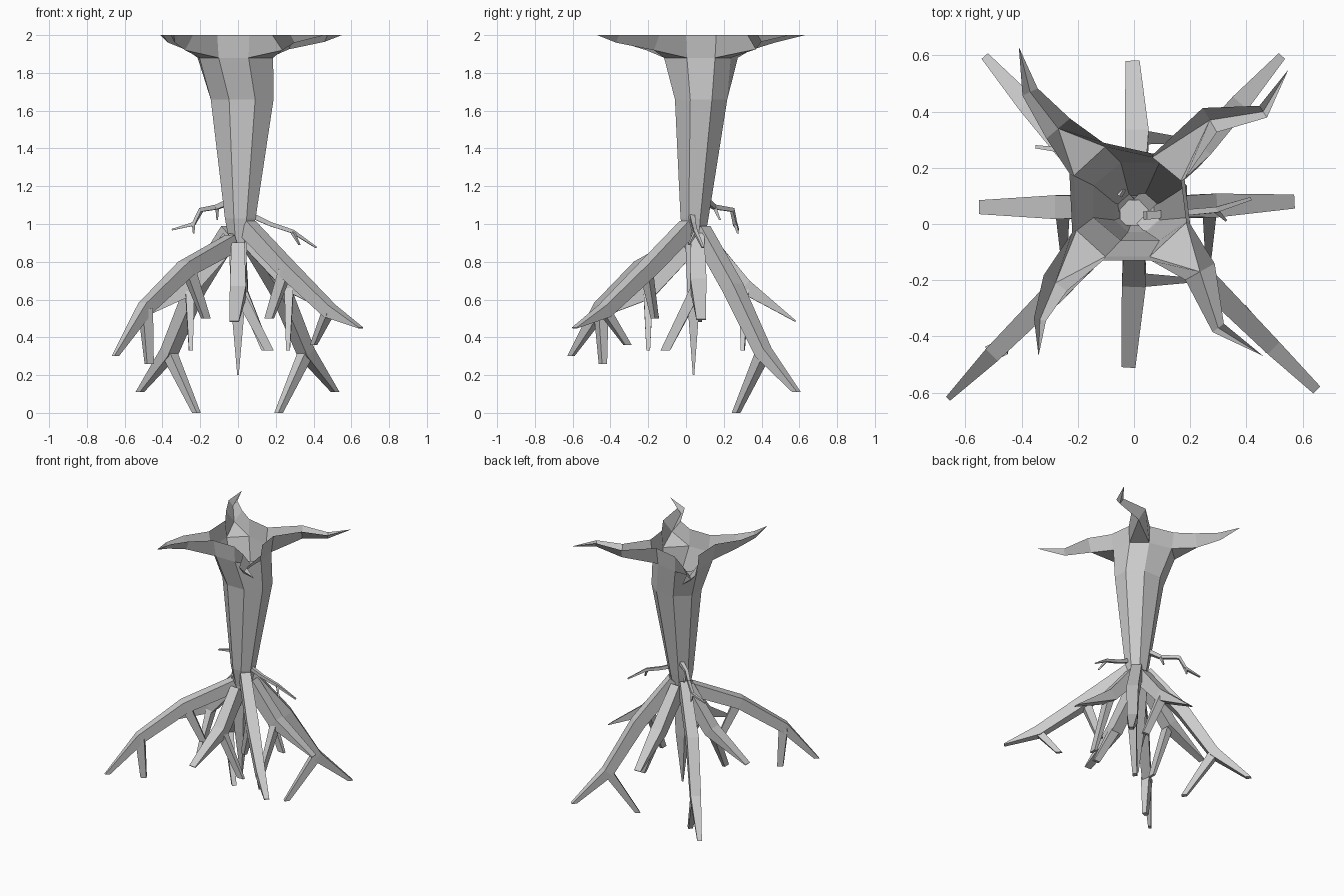
import bpy, bmesh, math
from mathutils import Vector

if "Cube" in bpy.data.objects:
    bpy.data.objects.remove(bpy.data.objects["Cube"])

UP = Vector((0, 0, 1))


def finish(bm, name):
    bmesh.ops.recalc_face_normals(bm, faces=bm.faces)
    me = bpy.data.meshes.new(name)
    bm.to_mesh(me)
    bm.free()
    ob = bpy.data.objects.new(name, me)
    bpy.context.collection.objects.link(ob)
    return ob


def add_limb(bm, pts, flat=False):
    """Four-sided tapering tube; pts are (x, y, z, width, thickness)."""
    ps = [Vector(p[:3]) for p in pts]
    rings = []
    for i, p in enumerate(ps):
        a, b = ps[max(i - 1, 0)], ps[min(i + 1, len(ps) - 1)]
        t = (b - a).normalized()
        side = t.cross(UP)
        side = side.normalized() if side.length > 0.02 else Vector((1, 0, 0))
        up = side.cross(t).normalized()
        if flat and i == len(ps) - 1:      # end cut level with the ground
            up = UP.cross(side)
        w, h = pts[i][3] / 2, pts[i][4] / 2
        rings.append([bm.verts.new(p + side * w * s + up * h * u)
                      for s, u in ((1, 1), (-1, 1), (-1, -1), (1, -1))])
    for r0, r1 in zip(rings, rings[1:]):
        for k in range(4):
            n = (k + 1) % 4
            bm.faces.new((r0[k], r0[n], r1[n], r1[k]))
    bm.faces.new(rings[0])
    bm.faces.new(rings[-1])


def limb_object(name, main, subs=(), flat=False):
    bm = bmesh.new()
    add_limb(bm, main, flat)
    for s in subs:
        add_limb(bm, s, True)
    return finish(bm, name)


# Trunk: open-topped octagon flaring into four channel-shaped arms
bm = bmesh.new()


def ring(cx, cy, rx, ry, z):
    return [bm.verts.new((cx + rx * math.cos(math.radians(22.5 + 45 * k)),
                          cy + ry * math.sin(math.radians(22.5 + 45 * k)), z))
            for k in range(8)]


rim_xy = [(.18, .16), (.07, .25), (-.11, .29), (-.23, .18),
          (-.22, -.03), (-.11, -.13), (.06, -.13), (.20, 0)]
rings = [ring(.01, .045, .06, .055, .9),
         ring(.012, .045, .088, .08, 1.03),
         ring(.022, .08, .18, .15, 1.66)]
rings.append([bm.verts.new((x * .93, .07 + (y - .07) * .93, 1.88)) for x, y in rim_xy])
rim = [bm.verts.new((x, y, 2)) for x, y in rim_xy]
low = rings[-1]
bm.faces.new(rings[0])
for r0, r1 in zip(rings, rings[1:]):
    for k in range(8):
        n = (k + 1) % 8
        bm.faces.new((r0[k], r0[n], r1[n], r1[k]))
for k in (1, 3, 5, 7):                     # straight rim between arms
    n = (k + 1) % 8
    bm.faces.new((low[k], low[n], rim[n], rim[k]))

# Arms: (x, y, half width, keel height) sections, then the tip
arms = {0: ([(.27, .37, .05, 1.925), (.46, .40, .025, 1.965)], (.55, .55)),
        2: ([(-.27, .34, .055, 1.92), (-.37, .47, .03, 1.96)], (-.41, .63)),
        4: ([(-.28, -.21, .05, 1.92), (-.335, -.34, .022, 1.96)], (-.34, -.47)),
        6: ([(.235, -.17, .06, 1.92), (.30, -.37, .025, 1.96)], (.46, -.47))}
for k, (secs, tip) in arms.items():
    a, b = k, (k + 1) % 8
    start = (Vector(rim_xy[a]) + Vector(rim_xy[b])) / 2
    path = [start] + [Vector(s[:2]) for s in secs] + [Vector(tip)]
    tri = []
    for i, (x, y, hw, kz) in enumerate(secs):
        d = (path[i + 2] - path[i]).normalized()
        tri.append([bm.verts.new((x + d.y * hw, y - d.x * hw, 2)),
                    bm.verts.new((x, y, kz)),
                    bm.verts.new((x - d.y * hw, y + d.x * hw, 2))])
    l, m, r = tri[0]
    bm.faces.new((rim[a], low[a], m, l))
    bm.faces.new((low[a], low[b], m))
    bm.faces.new((low[b], rim[b], r, m))
    for t0, t1 in zip(tri, tri[1:]):
        bm.faces.new((t0[0], t0[1], t1[1], t1[0]))
        bm.faces.new((t0[1], t0[2], t1[2], t1[1]))
    end = bm.verts.new((*tip, 2))
    bm.faces.new((tri[-1][0], tri[-1][1], end))
    bm.faces.new((tri[-1][1], tri[-1][2], end))
finish(bm, "trunk")

# Side limbs: wedge-ended, each with one downward fork
sides = {"front": ((.0, .0, .87), (0, -.2, .64), (-.02, -.51, .485), (.165, -.2, .33)),
         "back": ((.0, .09, .92), (.01, .31, .67), (-.005, .58, .485), (.15, .3, .33)),
         "right": ((.06, .06, .92), (.27, .065, .68), (.57, .08, .495), (.265, -.11, .33)),
         "left": ((-.04, .06, .92), (-.255, .06, .66), (-.55, .06, .485), (-.25, -.11, .33))}
for name, (a, b, c, f) in sides.items():
    limb_object("lower_limb_" + name,
                [(*a, .07, .1), (*b, .085, .08), (*c, .05, .006)],
                [[(*b, .05, .06), (*f, .02, .05)]])

# Front corner limbs: two bends, a fork at each bend
limb_object("lower_limb_front_right",
            [(.05, .01, .98, .07, .09), (.265, -.21, .755, .08, .08),
             (.485, -.43, .54, .06, .07), (.65, -.59, .45, .035, .006)],
            [[(.25, -.21, .75, .05, .06), (.165, -.165, .5, .025, .045)],
             [(.48, -.43, .54, .05, .05), (.40, -.31, .36, .02, .04)]])
limb_object("lower_limb_front_left",
            [(-.03, .01, .9, .07, .09), (-.275, -.235, .765, .08, .08),
             (-.49, -.45, .555, .06, .07), (-.65, -.61, .3, .02, .035)],
            [[(-.26, -.23, .75, .05, .06), (-.17, -.165, .5, .025, .045)],
             [(-.49, -.45, .55, .06, .06), (-.47, -.44, .26, .03, .04)]], flat=True)

# Back corner limbs: long, forked near the ground
for name, s, ox in (("left", -1, -.01), ("right", 1, .005)):
    limb_object("lower_limb_back_" + name,
                [(s * .04, .08, .96, .07, .09), (s * .215 + ox, .25, .66, .08, .085),
                 (s * .355 + ox, .41, .32, .07, .07), (s * .51 + ox, .585, .11, .03, .035)],
                [[(s * .355 + ox, .41, .32, .06, .06), (s * .21 + ox, .265, 0, .03, .035)]],
                flat=True)

# Central spike
limb_object("central_spike", [(0, .04, .95, .1, .09), (0, .04, .55, .07, .06),
                              (0, .04, .2, .008, .008)])

# Twigs
limb_object("right_twig",
            [(.04, .03, 1.06, .03, .03), (.17, .04, 1.0, .022, .022),
             (.29, .05, .96, .02, .02), (.415, .09, .875, .012, .008)],
            [[(.29, .05, .955, .018, .018), (.325, .015, .89, .008, .01)]])
limb_object("left_twig",
            [(-.04, .11, 1.12, .03, .03), (-.11, .15, 1.09, .022, .025),
             (-.195, .245, 1.075, .02, .022), (-.235, .26, 1.0, .02, .02),
             (-.35, .275, .97, .012, .008)],
            [[(-.11, .15, 1.09, .02, .02), (-.11, .18, 1.02, .008, .01)],
             [(-.235, .26, 1.0, .018, .018), (-.235, .275, .95, .008, .01)]])
